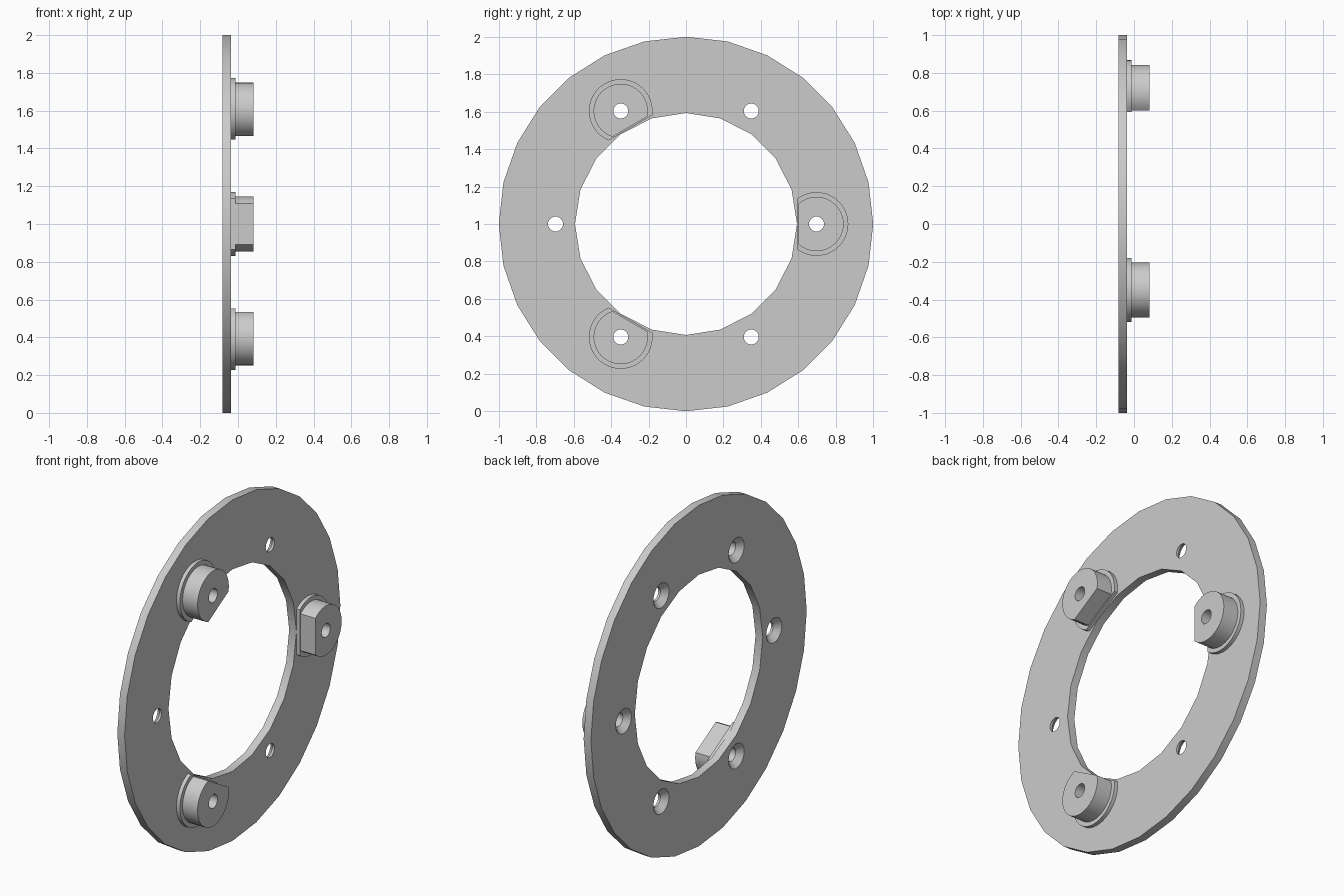
import bpy
import bmesh
from math import acos, atan2, cos, pi, radians, sin, sqrt
from mathutils import Matrix

cube = bpy.data.objects.get("Cube")
if cube:
    bpy.data.objects.remove(cube)

# Plate and boss layout along the x axis
BACK, FACE, FLANGE_TOP, BOSS_TOP = -0.083, -0.036, -0.014, 0.083
PITCH_RADIUS = 0.697
HOLE_RADIUS, SINK_RADIUS, SINK_DEPTH = 0.04, 0.072, 0.033

metal = bpy.data.materials.new("light_grey_metal")
metal.use_nodes = True
grey = (0.6, 0.6, 0.6, 1)
metal.diffuse_color = grey
metal.node_tree.nodes["Principled BSDF"].inputs["Base Color"].default_value = grey


def finish(bm, name):
    bmesh.ops.recalc_face_normals(bm, faces=bm.faces)
    mesh = bpy.data.meshes.new(name)
    bm.to_mesh(mesh)
    bm.free()
    mesh.materials.append(metal)
    obj = bpy.data.objects.new(name, mesh)
    bpy.context.collection.objects.link(obj)
    return obj


def circle(radius, count):
    return [(radius * cos(2 * pi * i / count), radius * sin(2 * pi * i / count))
            for i in range(count)]


def loft(bm, sections):
    """Closed solid through (x, outline) sections, outline in y and z."""
    loops = [[bm.verts.new((x, y, z)) for y, z in outline] for x, outline in sections]
    for a, b in zip(loops, loops[1:]):
        n = len(a)
        for i in range(n):
            bm.faces.new((a[i], a[(i + 1) % n], b[(i + 1) % n], b[i]))
    bm.faces.new(loops[0])
    bm.faces.new(loops[-1])


def solid(name, sections, angle=0, offset=0):
    bm = bmesh.new()
    loft(bm, sections)
    move = (Matrix.Translation((0, 0, 1)) @ Matrix.Rotation(angle, 4, "X")
            @ Matrix.Translation((0, offset, 0)))
    bm.transform(move)
    return finish(bm, name)


def d_shape(radius, flat):
    """Disc with its side toward the plate centre cut flat."""
    limit = acos((flat - PITCH_RADIUS) / radius)
    steps = 28
    return [(radius * cos(limit * (2 * i / steps - 1)),
             radius * sin(limit * (2 * i / steps - 1))) for i in range(steps + 1)]


def cut(obj, cutter):
    mod = obj.modifiers.new("cut", "BOOLEAN")
    mod.operation = "DIFFERENCE"
    mod.solver = "EXACT"
    mod.object = cutter


# Ring plate
plate = solid("ring_plate", [(BACK, circle(1, 28)), (FACE, circle(1, 28))])
bore = solid("bore_cutter", [(-0.3, circle(0.593, 20)), (0.3, circle(0.593, 20))])
cut(plate, bore)
parts, cutters = [plate], [bore]

# Six countersunk screw holes, with a flat-sided boss at every second one
for i in range(6):
    angle = radians(60 * i)
    sink = solid(f"screw_hole_cutter_{i + 1}", [
        (BACK - 0.01, circle(SINK_RADIUS + 0.01, 24)),
        (BACK + SINK_DEPTH, circle(HOLE_RADIUS, 24)),
        (0.3, circle(HOLE_RADIUS, 24))], angle, PITCH_RADIUS)
    cutters.append(sink)
    cut(plate, sink)
    if i % 2 == 0:
        for name, radius, flat, base, top in (
                ("boss_flange", 0.17, 0.593, FACE - 0.003, FLANGE_TOP),
                ("boss", 0.145, 0.6, FLANGE_TOP - 0.003, BOSS_TOP)):
            outline = d_shape(radius, flat)
            part = solid(f"{name}_{i // 2 + 1}", [(base, outline), (top, outline)],
                         angle, PITCH_RADIUS)
            cut(part, sink)
            parts.append(part)

# Apply the cuts, then shade the round walls smooth
bpy.context.view_layer.update()
for part in parts:
    bpy.ops.object.select_all(action="DESELECT")
    part.select_set(True)
    bpy.context.view_layer.objects.active = part
    for mod in list(part.modifiers):
        bpy.ops.object.modifier_apply(modifier=mod.name)
    bpy.ops.object.shade_smooth_by_angle(angle=radians(30))

for cutter in cutters:
    bpy.data.objects.remove(cutter)
